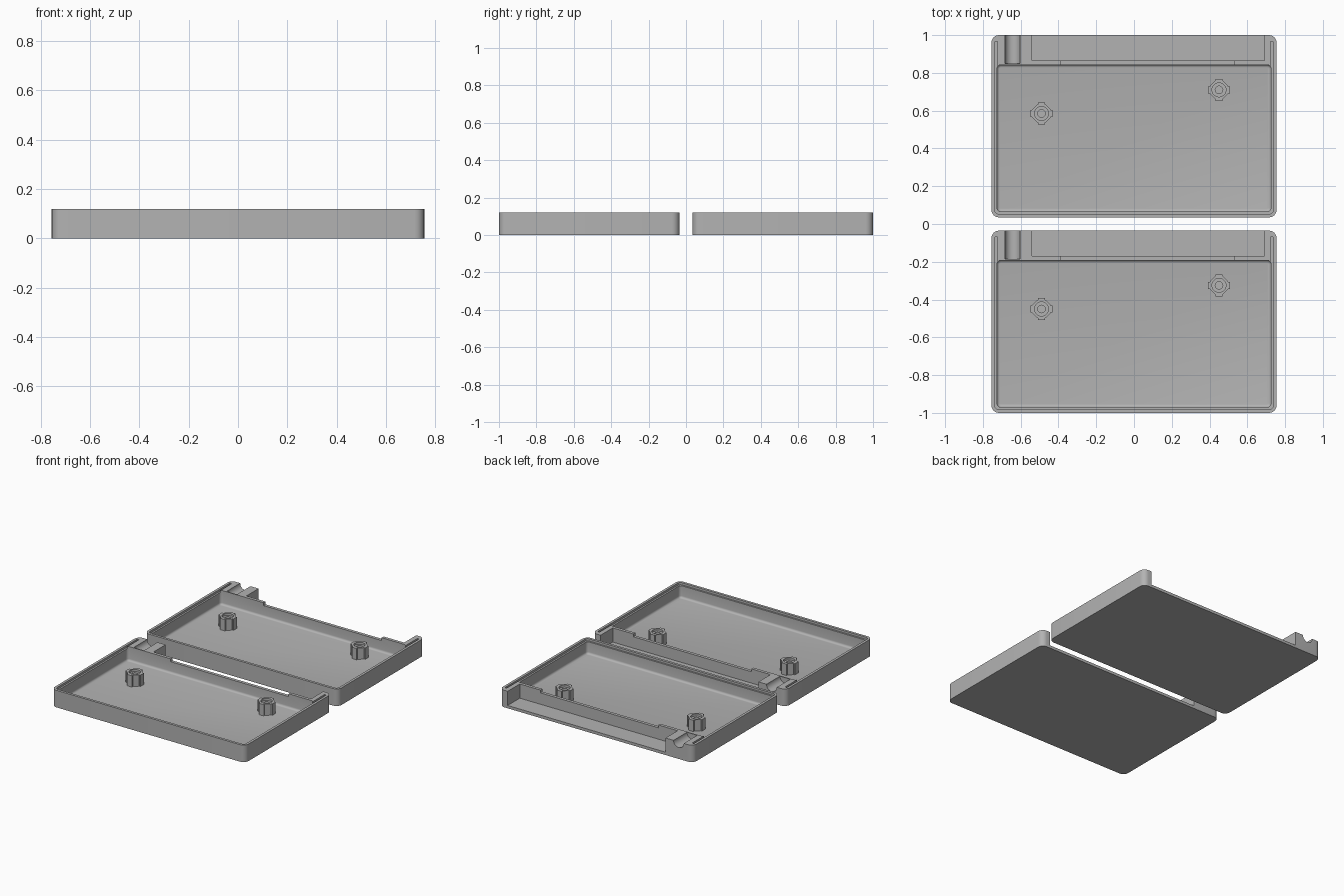
import bpy, bmesh, math

if "Cube" in bpy.data.objects:
    bpy.data.objects.remove(bpy.data.objects["Cube"])

grey = bpy.data.materials.new("plain grey")
grey.diffuse_color = (0.45, 0.45, 0.45, 1)
grey.use_nodes = True
grey.node_tree.nodes["Principled BSDF"].inputs["Base Color"].default_value = grey.diffuse_color
H, FLOOR = 0.12, 0.02            # tray height, floor thickness


def rounded_box(name, x0, x1, y0, y1, z0, z1, r=0.0, seg=6, floor_r=0.0):
    """Box with rounded upright corners and optional rounded bottom edge."""
    bm = bmesh.new()
    bmesh.ops.create_cube(bm, size=1)
    for v in bm.verts:
        v.co = (x1 if v.co.x > 0 else x0, y1 if v.co.y > 0 else y0, z1 if v.co.z > 0 else z0)
    if r:
        up = [e for e in bm.edges if abs(e.verts[0].co.z - e.verts[1].co.z) > 0.001]
        bmesh.ops.bevel(bm, geom=up, offset=r, segments=seg, profile=0.5, affect='EDGES')
    if floor_r:
        low = [e for e in bm.edges if all(abs(v.co.z - z0) < 1e-5 for v in e.verts)]
        bmesh.ops.bevel(bm, geom=low, offset=floor_r, segments=4, profile=0.5, affect='EDGES')
    return make(name, bm)


def cylinder(name, x, y, z0, z1, r, n, along_y=False, turn=0.0):
    """Cylinder standing on z0, or lying along y from z0 to z1 with x, y as x, z."""
    bm = bmesh.new()
    bmesh.ops.create_cone(bm, cap_ends=True, segments=n, radius1=r, radius2=r, depth=z1 - z0)
    c, s = math.cos(turn), math.sin(turn)
    for v in bm.verts:
        px, py, pz = v.co
        px, py = px * c - py * s, px * s + py * c
        mid = (z0 + z1) / 2
        v.co = (x + px, mid + pz, y - py) if along_y else (x + px, y + py, mid + pz)
    return make(name, bm)


def make(name, bm):
    bmesh.ops.recalc_face_normals(bm, faces=bm.faces)
    me = bpy.data.meshes.new(name)
    bm.to_mesh(me)
    bm.free()
    me.materials.append(grey)
    ob = bpy.data.objects.new(name, me)
    bpy.context.collection.objects.link(ob)
    return ob


def combine(ob, tool, op='DIFFERENCE'):
    """Apply a boolean and drop the tool."""
    m = ob.modifiers.new("cut", 'BOOLEAN')
    m.operation, m.object, m.solver = op, tool, 'EXACT'
    bpy.context.view_layer.objects.active = ob
    bpy.ops.object.modifier_apply(modifier=m.name)
    bpy.data.objects.remove(tool)


def smooth(ob):
    bpy.ops.object.select_all(action='DESELECT')
    ob.select_set(True)
    bpy.context.view_layer.objects.active = ob
    bpy.ops.object.shade_smooth_by_angle(angle=math.radians(30))


# Tray body with rounded corners
tray = rounded_box("rear_tray", -0.755, 0.755, 0.035, 1.0, 0, H, r=0.04)
# Main cavity with filleted floor
combine(tray, rounded_box("cavity", -0.725, 0.725, 0.065, 0.843, FLOOR, 0.2,
                          r=0.02, seg=4, floor_r=0.015))
# Stepped rim on the front and sides, running on into the rear blocks
combine(tray, rounded_box("rim_front", -0.737, 0.737, 0.053, 0.80, 0.105, 0.2, r=0.02, seg=4))
for s in (-1, 1):
    a, b = sorted((s * 0.737, s * 0.723))
    combine(tray, rounded_box("rim_side", a, b, 0.75, 0.965, 0.105, 0.2))
# Open bay at the back
combine(tray, rounded_box("bay", -0.54, 0.69, 0.865, 1.1, FLOOR, 0.2))
# Lowered middle of the dividing wall
combine(tray, rounded_box("wall_dip", -0.39, 0.53, 0.82, 0.9, 0.10, 0.2))
# Round cable channel through the left block
combine(tray, cylinder("channel", -0.643, H, 0.85, 1.1, 0.04, 32, along_y=True))
smooth(tray)

# Ribbed screw posts
posts = []
for i, (x, y) in enumerate(((-0.49, 0.585), (0.45, 0.71))):
    post = cylinder(f"rear_post_{i + 1}", x, y, FLOOR - 0.005, 0.10, 0.053, 8, turn=math.pi / 8)
    for w, d in ((0.058, 0.019), (0.019, 0.058)):
        combine(post, rounded_box("rib", x - w, x + w, y - d, y + d, FLOOR - 0.005, 0.10), 'UNION')
    combine(post, cylinder("counterbore", x, y, 0.085, 0.2, 0.037, 24))
    combine(post, cylinder("screw_hole", x, y, 0.03, 0.2, 0.02, 24))
    smooth(post)
    posts.append(post)

# Matching front tray
for ob in [tray] + posts:
    twin = ob.copy()
    twin.name = ob.name.replace("rear", "front")
    twin.location.y = -1.035
    bpy.context.collection.objects.link(twin)
